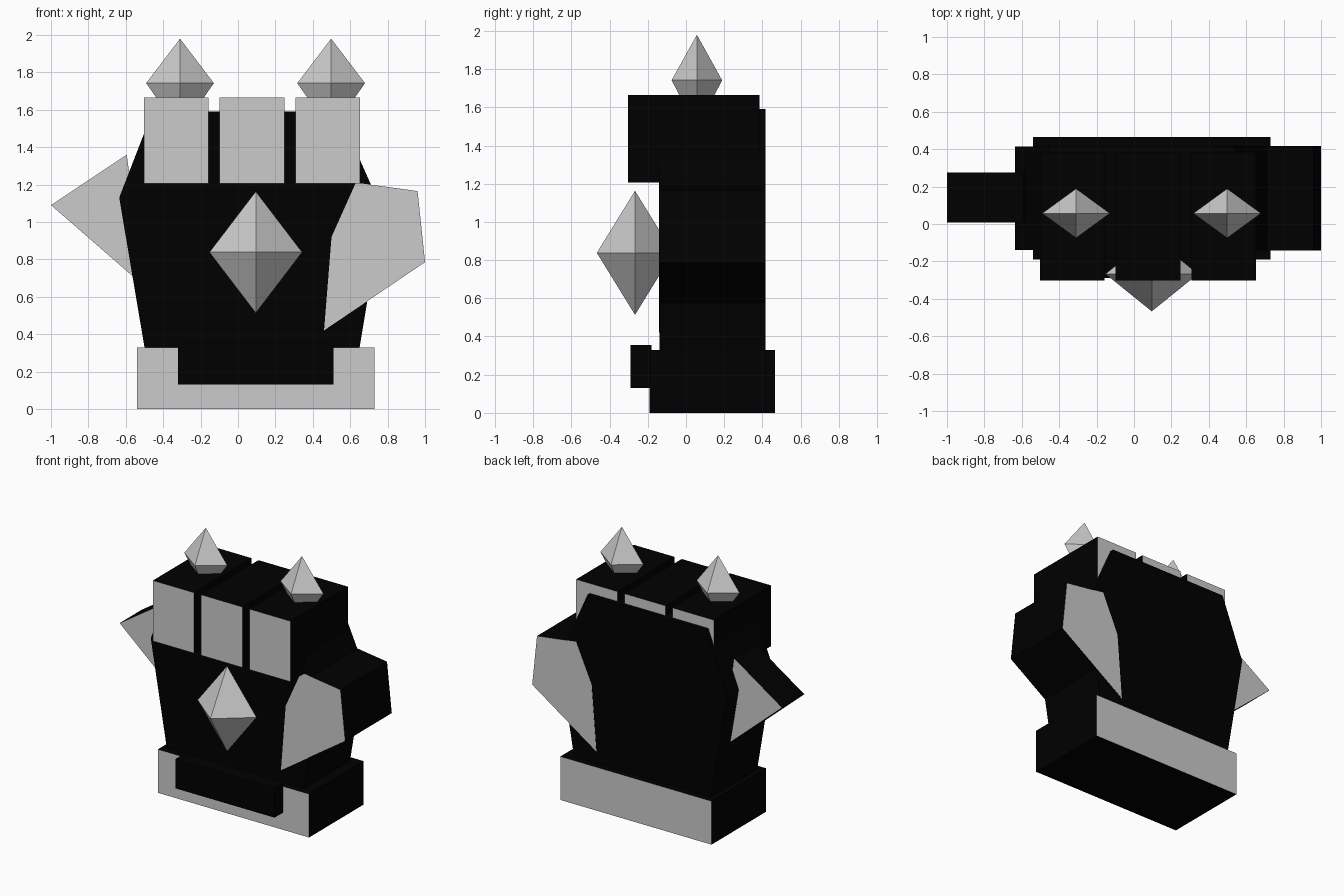
import bpy, bmesh
from mathutils import Vector

if "Cube" in bpy.data.objects:
    bpy.data.objects.remove(bpy.data.objects["Cube"])

black = bpy.data.materials.new("black")
black.diffuse_color = (0, 0, 0, 1)
black.use_nodes = True
black.node_tree.nodes["Principled BSDF"].inputs["Base Color"].default_value = black.diffuse_color
grey = bpy.data.materials.new("grey")
grey.diffuse_color = (0.8, 0.8, 0.8, 1)
grey.use_nodes = True
grey.node_tree.nodes["Principled BSDF"].inputs["Base Color"].default_value = grey.diffuse_color


def finish(name, bm):
    bmesh.ops.recalc_face_normals(bm, faces=bm.faces)
    mesh = bpy.data.meshes.new(name)
    bm.to_mesh(mesh)
    bm.free()
    obj = bpy.data.objects.new(name, mesh)
    bpy.context.collection.objects.link(obj)
    return obj


def slab(name, profile, y0, y1, grey_caps=True):
    """Extrude an x/z outline from y0 to y1: black walls, grey or black caps."""
    bm = bmesh.new()
    face = bm.faces.new([bm.verts.new((x, y0, z)) for x, z in profile])
    ext = bmesh.ops.extrude_face_region(bm, geom=[face])
    moved = [g for g in ext["geom"] if isinstance(g, bmesh.types.BMVert)]
    bmesh.ops.translate(bm, verts=moved, vec=(0, y1 - y0, 0))
    obj = finish(name, bm)
    obj.data.materials.append(black)
    obj.data.materials.append(grey)
    for p in obj.data.polygons:
        p.material_index = int(grey_caps and abs(p.normal.y) > 0.9)
    return obj


def box(name, x0, x1, y0, y1, z0, z1, grey_caps=True):
    return slab(name, [(x0, z0), (x1, z0), (x1, z1), (x0, z1)], y0, y1, grey_caps)


def gem(name, centre, rx, ry, up, down):
    """Four-sided double pyramid."""
    bm = bmesh.new()
    c = Vector(centre)
    ring = [bm.verts.new(c + Vector(p)) for p in
            ((rx, 0, 0), (0, ry, 0), (-rx, 0, 0), (0, -ry, 0))]
    top = bm.verts.new(c + Vector((0, 0, up)))
    bottom = bm.verts.new(c - Vector((0, 0, down)))
    for i in range(4):
        a, b = ring[i], ring[(i + 1) % 4]
        bm.faces.new((a, b, top))
        bm.faces.new((b, a, bottom))
    obj = finish(name, bm)
    obj.data.materials.append(grey)
    return obj


# Cuff and its front plate
box("cuff", -0.54, 0.73, -0.19, 0.465, 0, 0.33)
box("cuff_plate", -0.32, 0.51, -0.29, -0.18, 0.13, 0.355, grey_caps=False)

# Hand body
slab("palm", [(-0.495, 0.3), (0.645, 0.3), (0.773, 1.06), (0.537, 1.59),
              (-0.457, 1.59), (-0.635, 1.13)], -0.14, 0.415, grey_caps=False)

# Folded fingers
for i, x in enumerate((-0.33, 0.075, 0.48)):
    box(f"finger_{i + 1}", x - 0.173, x + 0.173, -0.303, 0.385, 1.205, 1.665)

# Thumb and the fin on the other side
slab("thumb", [(0.46, 0.42), (1.0, 0.785), (0.96, 1.165), (0.63, 1.21),
               (0.5, 0.92)], -0.142, 0.417)
slab("side_fin", [(-1.0, 1.09), (-0.5, 0.655), (-0.595, 1.36)], 0.008, 0.275)

# Gem on the back of the hand and knuckle spikes
gem("hand_gem", (0.095, -0.267, 0.838), 0.248, 0.2, 0.325, 0.325)
for side, x in (("left", -0.31), ("right", 0.498)):
    gem(f"spike_{side}", (x, 0.057, 1.742), 0.181, 0.132, 0.238, 0.26)
